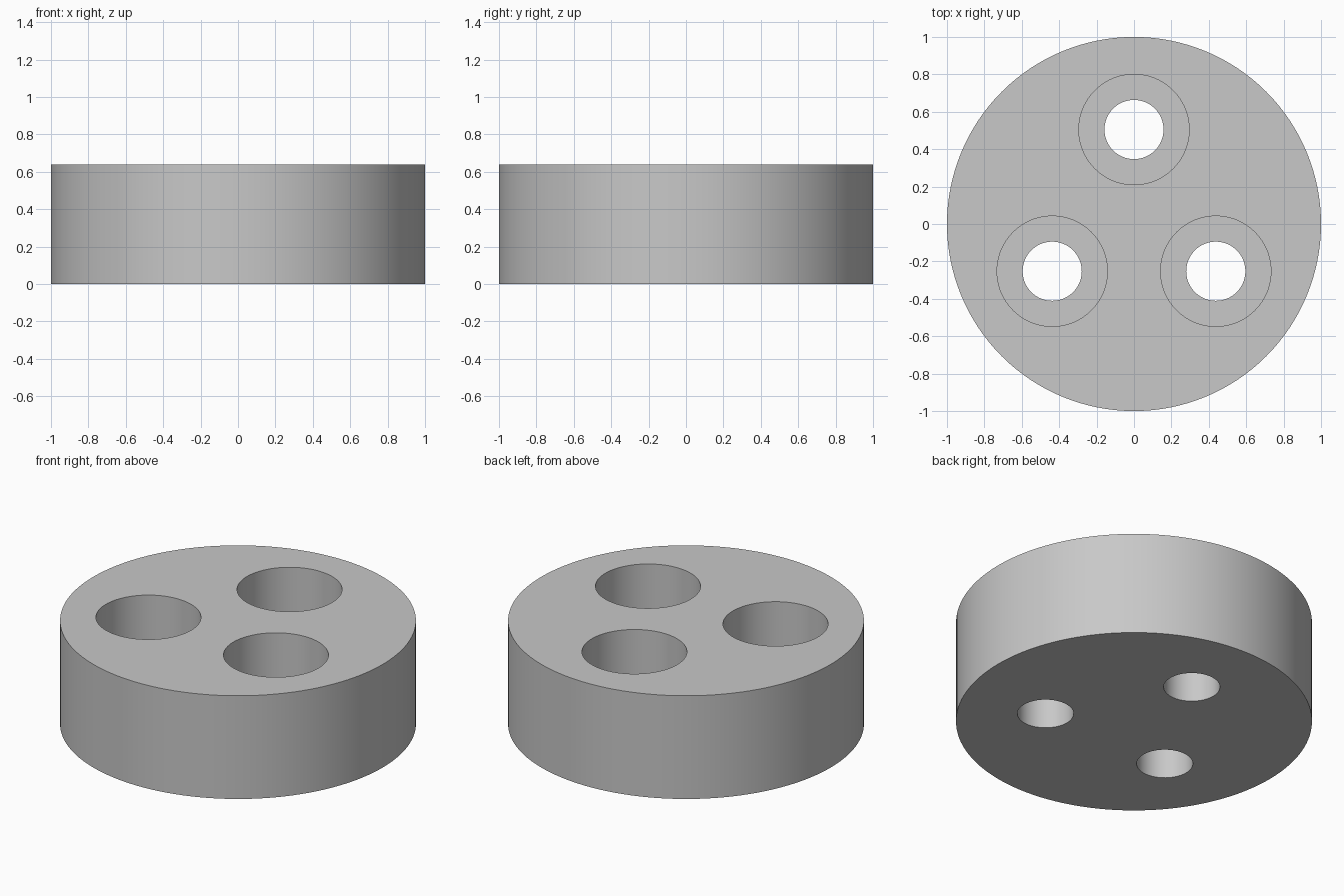
import bpy
from math import cos, sin, radians

HEIGHT = 0.64
FLOOR = 0.32          # height of the counterbore floor
PITCH_RADIUS = 0.505  # distance of the holes from the centre

cube = bpy.data.objects.get("Cube")
if cube:
    bpy.data.objects.remove(cube, do_unlink=True)

# Plain grey metal
grey = bpy.data.materials.new("grey_metal")
grey.use_nodes = True
colour = (0.58, 0.58, 0.58, 1)
grey.diffuse_color = colour
grey.node_tree.nodes["Principled BSDF"].inputs["Base Color"].default_value = colour


def cylinder(name, radius, bottom, top, x=0, y=0, sides=96):
    bpy.ops.mesh.primitive_cylinder_add(
        vertices=sides, radius=radius, depth=top - bottom,
        location=(x, y, (bottom + top) / 2))
    obj = bpy.context.object
    obj.name = name
    obj.data.materials.append(grey)
    return obj


def cut(body, cutter):
    mod = body.modifiers.new(cutter.name, "BOOLEAN")
    mod.operation = "DIFFERENCE"
    mod.solver = "EXACT"
    mod.object = cutter
    cutter.hide_render = True
    bpy.context.view_layer.objects.active = body
    bpy.ops.object.modifier_apply(modifier=mod.name)
    bpy.data.objects.remove(cutter, do_unlink=True)


# Round body
body = cylinder("round_flange", 1, 0, HEIGHT, sides=128)

# Three counterbored through holes
for angle in (90, 210, 330):
    x = PITCH_RADIUS * cos(radians(angle))
    y = PITCH_RADIUS * sin(radians(angle))
    cut(body, cylinder("counterbore", 0.295, FLOOR, HEIGHT + 0.2, x, y))
    cut(body, cylinder("bolt_hole", 0.158, -0.2, HEIGHT + 0.1, x, y))

# Smooth walls, sharp rims
bpy.ops.object.select_all(action="DESELECT")
body.select_set(True)
bpy.context.view_layer.objects.active = body
bpy.ops.object.shade_smooth_by_angle(angle=radians(30))
